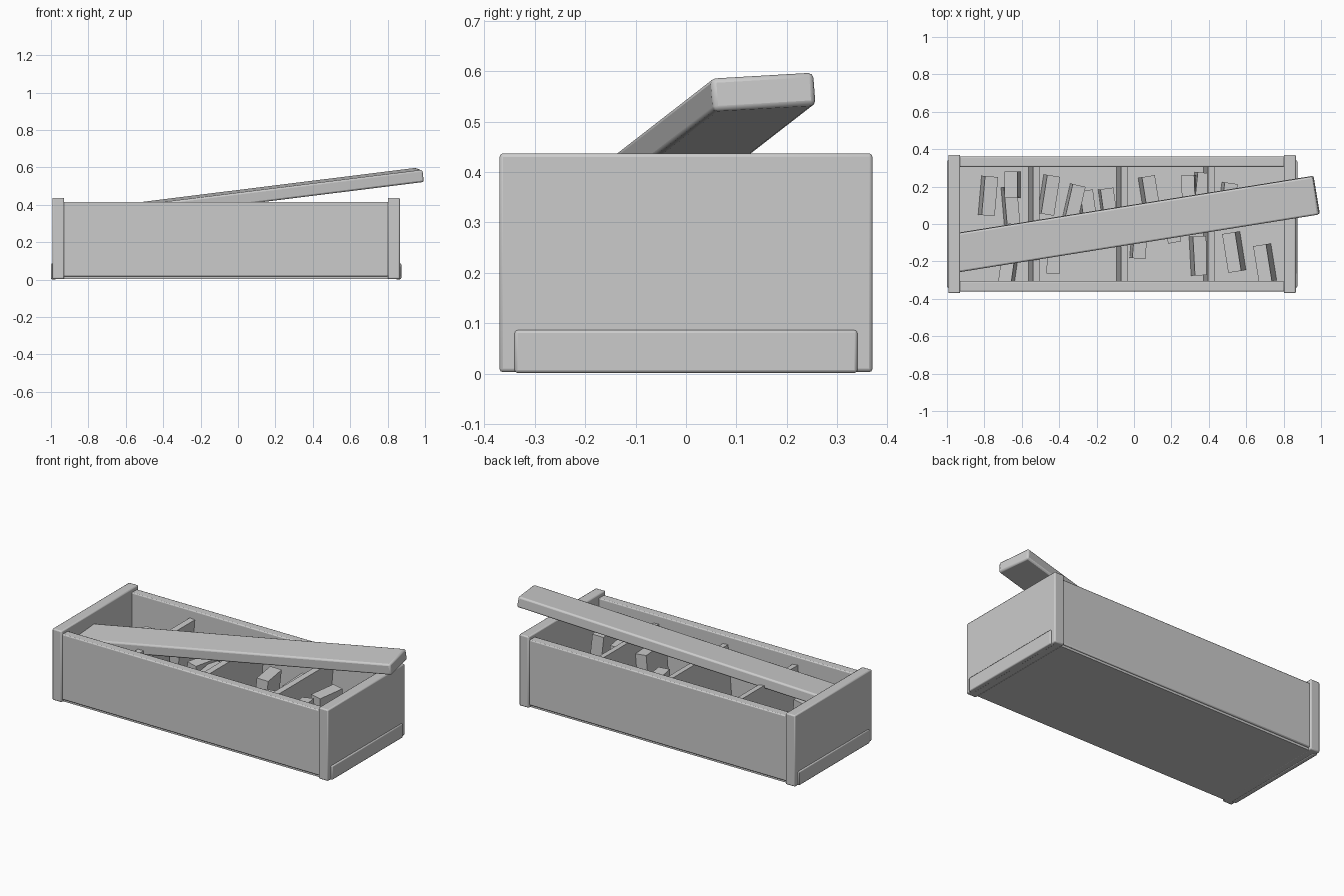
import bpy
from math import radians
from mathutils import Euler, Matrix, Vector

cube = bpy.data.objects.get("Cube")
if cube:
    bpy.data.objects.remove(cube, do_unlink=True)

grey = bpy.data.materials.new("plain grey")
grey.use_nodes = True
colour = (0.6, 0.6, 0.6, 1)
grey.diffuse_color = colour
grey.node_tree.nodes["Principled BSDF"].inputs["Base Color"].default_value = colour


def board(name, centre, size, rot=(0, 0, 0), bevel=0.006):
    """Rectangular board with softened edges; rot in degrees."""
    bpy.ops.mesh.primitive_cube_add(size=1)
    ob = bpy.context.object
    ob.name = name
    ob.data.transform(Matrix.Diagonal((*size, 1)))
    ob.location = centre
    ob.rotation_euler = Euler([radians(a) for a in rot])
    ob.data.materials.append(grey)
    if bevel:
        mod = ob.modifiers.new("soft edges", "BEVEL")
        mod.width = bevel
        mod.segments = 2
        bpy.ops.object.shade_smooth_by_angle(angle=radians(40))
    return ob


# Crate shell
board("floor", (-0.065, 0, 0.026), (1.74, 0.7, 0.046), bevel=0)
for side, y in (("front", -0.333), ("back", 0.333)):
    board(side + "_wall", (-0.065, y, 0.216), (1.74, 0.055, 0.398))
for side, x in (("right", -0.961), ("left", 0.833)):
    board(side + "_end", (x, 0, 0.22), (0.064, 0.74, 0.434), bevel=0.007)

# Low cleats on the outside of both ends
for side, x in (("right", -0.985), ("left", 0.858)):
    board(side + "_cleat", (x, 0, 0.044), (0.03, 0.68, 0.085))

# Slightly leaning dividers
for i, x in enumerate((-0.535, -0.065, 0.4)):
    board(f"divider_{i + 1}", (x, 0, 0.2), (0.035, 0.63, 0.33), (0, 4.5, 0), bevel=0)

# Loose plank lying across the crate
board("loose_plank", (0.012, 0, 0.44), (1.964, 0.207, 0.066), (3.3, -7, 9.1), bevel=0.01)

# Loose blocks standing in the compartments: x, y, depth, height, lean, turn
blocks = [
    (-0.78, 0.15, 0.21, 0.22, 5, -5),
    (-0.66, 0.1, 0.2, 0.18, 5, 5),
    (-0.65, 0.21, 0.14, 0.2, -5, 0),
    (-0.455, 0.155, 0.21, 0.22, 5, -9),
    (-0.32, 0.12, 0.18, 0.2, 4, -13),
    (-0.25, 0.1, 0.16, 0.18, 4, 8),
    (-0.14, 0.11, 0.16, 0.18, 4, 8),
    (0.08, 0.17, 0.17, 0.2, 6, 9),
    (0.3, 0.16, 0.2, 0.22, -5, 2),
    (0.36, 0.2, 0.15, 0.24, 4, -6),
    (0.5, 0.13, 0.18, 0.22, 4, -8),
    (-0.67, -0.22, 0.18, 0.2, -5, -8),
    (-0.43, -0.18, 0.17, 0.2, 0, -2),
    (0.025, -0.11, 0.15, 0.2, 4, -5),
    (0.205, -0.03, 0.14, 0.18, 0, 10),
    (0.345, -0.17, 0.21, 0.24, 5, 3),
    (0.535, -0.15, 0.21, 0.25, -6, 9),
    (0.7, -0.21, 0.2, 0.25, -6, 9),
]
for i, (x, y, depth, height, lean, turn) in enumerate(blocks):
    board(f"block_{i + 1}", (x, y, 0.045 + height / 2), (0.07, depth, height),
          (0, lean, turn), bevel=0)
